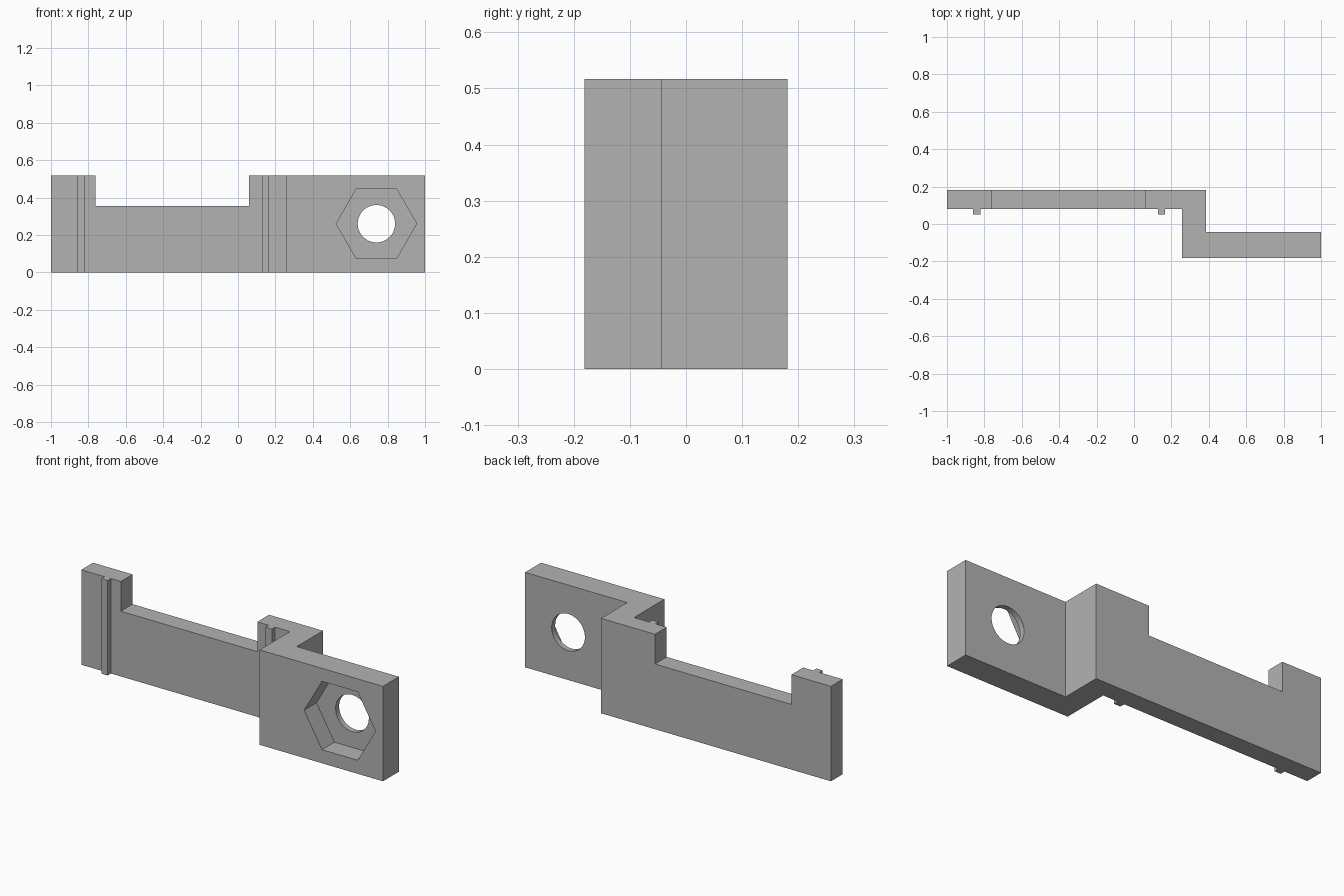
import bpy
import bmesh
from math import cos, sin, tau, radians

if "Cube" in bpy.data.objects:
    bpy.data.objects.remove(bpy.data.objects["Cube"], do_unlink=True)

HEIGHT = 0.517
FRONT, BACK = -0.181, 0.181
ARM_FRONT, PLATE_BACK, RIB_FRONT = 0.08, -0.044, 0.052

grey = bpy.data.materials.new("plain grey")
grey.use_nodes = True
colour = (0.45, 0.45, 0.45, 1)
grey.diffuse_color = colour
grey.node_tree.nodes["Principled BSDF"].inputs["Base Color"].default_value = colour


def prism(name, points, start, end, axis):
    """Extrude a 2D profile along y (points are x, z) or z (points are x, y)."""
    bm = bmesh.new()
    place = (lambda a, b, d: (a, d, b)) if axis == "y" else (lambda a, b, d: (a, b, d))
    face = bm.faces.new([bm.verts.new(place(a, b, start)) for a, b in points])
    grown = bmesh.ops.extrude_face_region(bm, geom=[face])["geom"]
    verts = [v for v in grown if isinstance(v, bmesh.types.BMVert)]
    bmesh.ops.translate(bm, verts=verts, vec=place(0, 0, end - start))
    bmesh.ops.recalc_face_normals(bm, faces=bm.faces)
    mesh = bpy.data.meshes.new(name)
    bm.to_mesh(mesh)
    bm.free()
    mesh.materials.append(grey)
    obj = bpy.data.objects.new(name, mesh)
    bpy.context.collection.objects.link(obj)
    return obj


def ring(radius, sides):
    """Regular polygon around the bolt axis, with a corner pointing along x."""
    return [(0.74 + radius * cos(tau * i / sides), 0.26 + radius * sin(tau * i / sides))
            for i in range(sides)]


def rib(left, right):
    return [(left, ARM_FRONT), (left, RIB_FRONT), (right, RIB_FRONT), (right, ARM_FRONT)]


# Stepped bracket with two thin ribs on the arm
outline = [(-1, BACK), (-1, ARM_FRONT)] + rib(-0.86, -0.822) + rib(0.128, 0.167) + [
    (0.257, ARM_FRONT), (0.257, FRONT), (1, FRONT), (1, PLATE_BACK),
    (0.385, PLATE_BACK), (0.385, BACK)]
bracket = prism("bracket", outline, 0, HEIGHT, "z")

# Cutters: notch in the arm, nut pocket and bolt hole in the plate
notch = [(-0.762, 0.355), (0.06, 0.355), (0.06, 0.7), (-0.762, 0.7)]
cutters = [
    prism("notch_cutter", notch, 0, 0.3, "y"),
    prism("nut_pocket_cutter", ring(0.215, 6), -0.3, FRONT + 0.107, "y"),
    prism("bolt_hole_cutter", ring(0.1, 48), -0.4, 0.03, "y"),
]
bpy.ops.object.select_all(action="DESELECT")
bracket.select_set(True)
bpy.context.view_layer.objects.active = bracket
for cutter in cutters:
    cutter.hide_render = True
    cut = bracket.modifiers.new(cutter.name, "BOOLEAN")
    cut.operation = "DIFFERENCE"
    cut.solver = "EXACT"
    cut.object = cutter
    bpy.ops.object.modifier_apply(modifier=cut.name)
    bpy.data.objects.remove(cutter, do_unlink=True)

bpy.ops.object.shade_smooth_by_angle(angle=radians(30))
